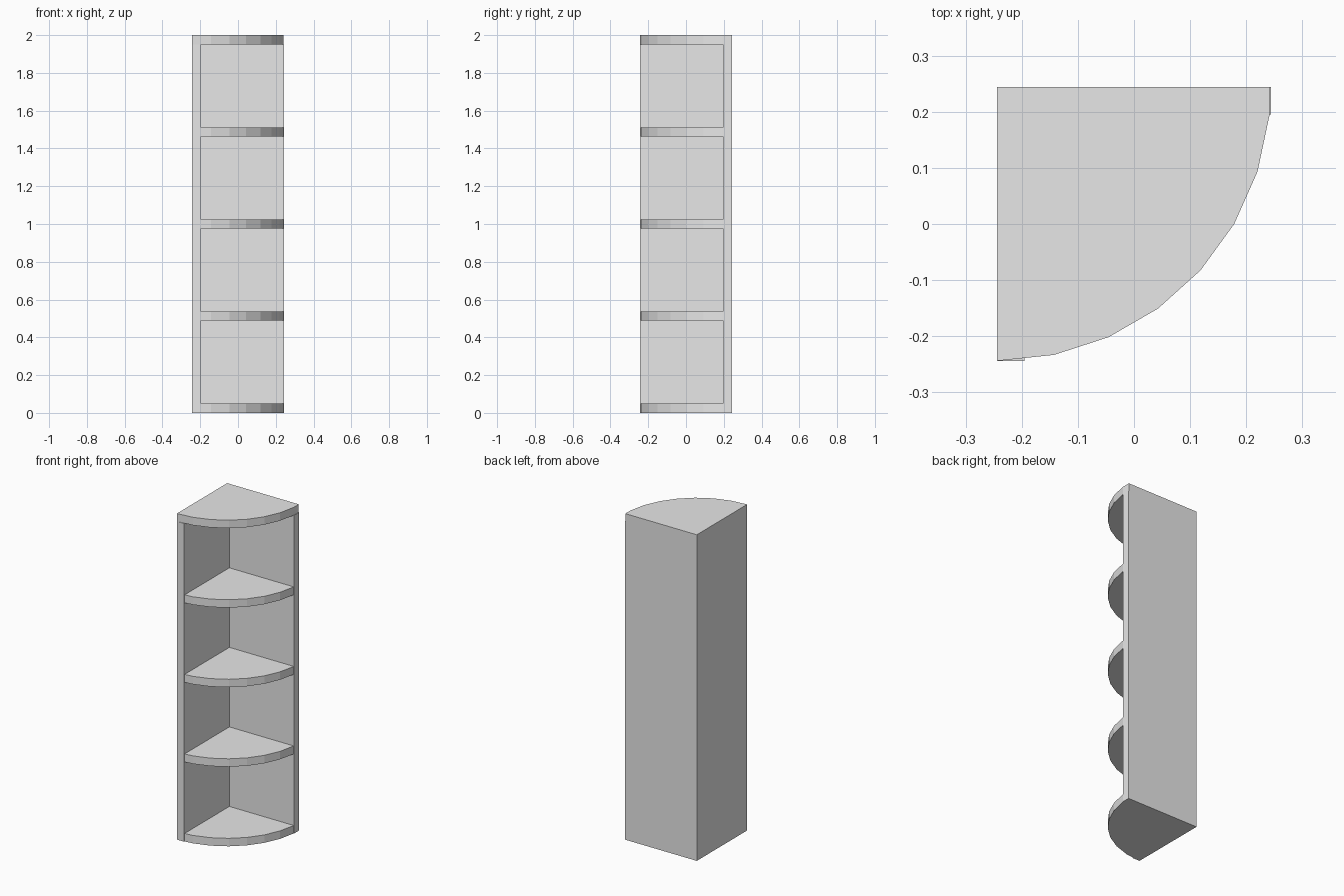
import bpy, bmesh
from math import sin, cos, radians

cube = bpy.data.objects.get("Cube")
if cube:
    bpy.data.objects.remove(cube, do_unlink=True)

R = 20 / 41        # shelf radius, also the wall width and shelf spacing
T = R / 10         # board thickness
C = R / 2          # the inner corner is at (-C, C)

grey = bpy.data.materials.new("light grey")
grey.use_nodes = True
grey.diffuse_color = (0.8, 0.8, 0.8, 1)
grey.node_tree.nodes["Principled BSDF"].inputs["Base Color"].default_value = (0.8, 0.8, 0.8, 1)


def board(name, outline, z0, z1):
    """Extrude a flat outline from z0 to z1."""
    bm = bmesh.new()
    face = bm.faces.new([bm.verts.new((x, y, z0)) for x, y in outline])
    top = bmesh.ops.extrude_face_region(bm, geom=[face])["geom"]
    moved = [v for v in top if isinstance(v, bmesh.types.BMVert)]
    bmesh.ops.translate(bm, verts=moved, vec=(0, 0, z1 - z0))
    bmesh.ops.recalc_face_normals(bm, faces=bm.faces)
    mesh = bpy.data.meshes.new(name)
    bm.to_mesh(mesh)
    bm.free()
    mesh.materials.append(grey)
    obj = bpy.data.objects.new(name, mesh)
    bpy.context.collection.objects.link(obj)
    return obj


def quarter(inset):
    """Quarter-round outline, cut back at the two walls by inset."""
    arc = [(-C + R * sin(radians(a)), C - R * cos(radians(a))) for a in range(0, 85, 12)]
    end_x = arc[-1][0]
    if inset:
        # start the arc where it meets the side wall
        (xa, ya), (xb, yb) = arc[:2]
        arc[0] = (xa + inset, ya + (yb - ya) * inset / (xb - xa))
    return [(-C + inset, C - inset)] + arc + [(end_x, C - inset)]


# Two walls meeting at the back corner, under the top board
wall_top = 2 - T
board("side_wall", [(-C, -C), (-C + T, -C), (-C + T, C), (-C, C)], 0, wall_top)
board("back_wall", [(-C + T, C - T), (C, C - T), (C, C), (-C + T, C)], 0, wall_top)

# Shelves between the walls
for i in range(4):
    board(f"shelf_{i + 1}", quarter(T), i * R, i * R + T)

# Top board covers the walls
board("top_board", quarter(0), wall_top, 2)
